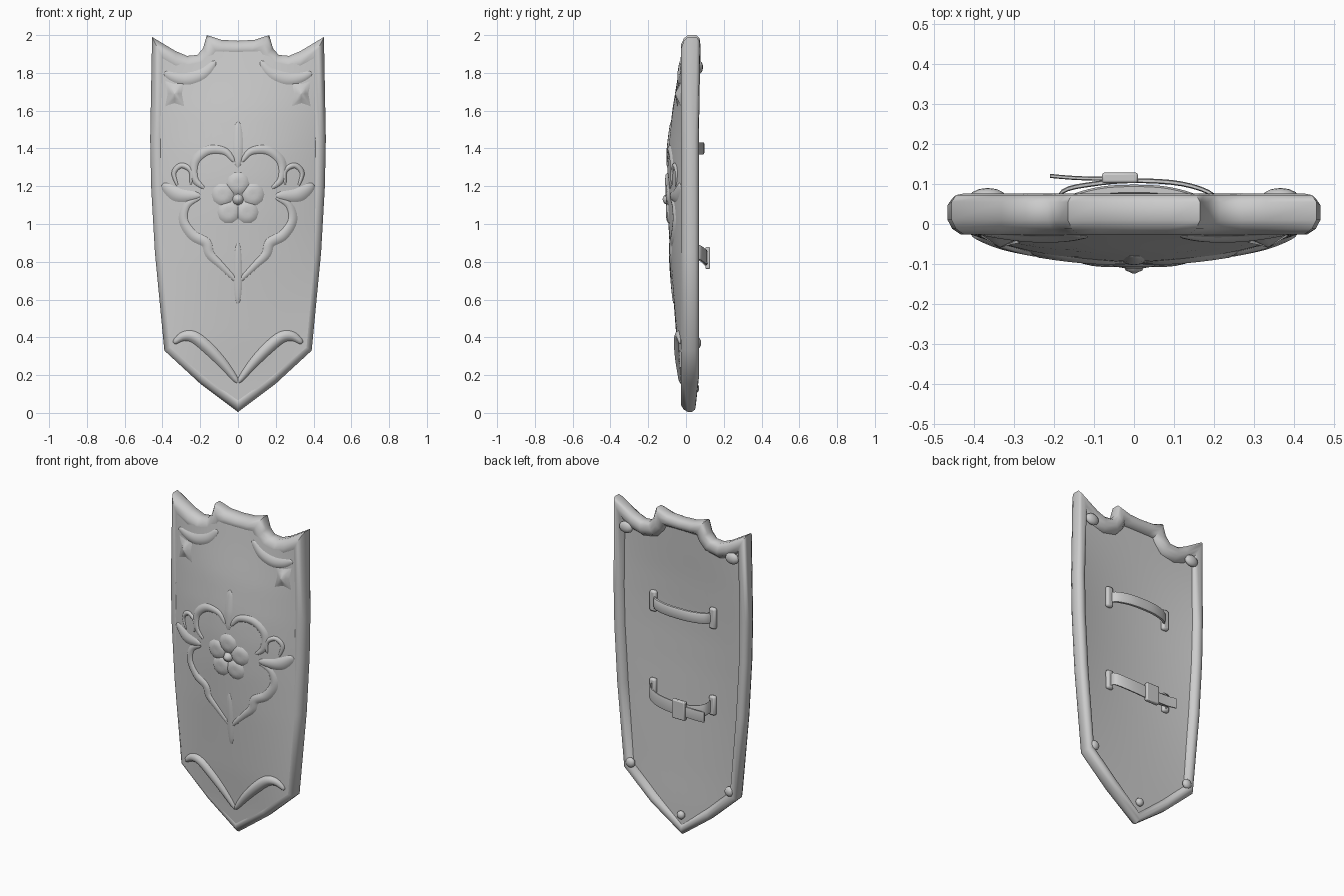
import bpy, math

if "Cube" in bpy.data.objects:
    bpy.data.objects.remove(bpy.data.objects["Cube"])

steel = bpy.data.materials.new("plain_grey")
steel.diffuse_color = (0.6, 0.6, 0.6, 1)
steel.use_nodes = True
steel.node_tree.nodes["Principled BSDF"].inputs["Base Color"].default_value = steel.diffuse_color

# half outlines (x, z) of the rim, from top centre round to the bottom tip
OUTER = [(0, 1.97), (.09, 1.975), (.165, 2.0), (.185, 1.93), (.215, 1.895), (.27, 1.89), (.33, 1.915),
         (.455, 1.99), (.465, 1.45), (.46, 1.2), (.44, .85), (.39, .33), (.2, .155), (0, .005)]
INNER = [(0, 1.90), (.07, 1.90), (.11, 1.90), (.125, 1.87), (.17, 1.82), (.26, 1.80), (.33, 1.82),
         (.395, 1.87), (.4, 1.45), (.395, 1.2), (.375, .85), (.335, .36), (.18, .215), (0, .075)]
BULGE = [(0, 0), (.2, .15), (.4, .4), (.8, .78), (1.05, .95), (1.25, 1), (1.4, .93), (1.6, .67), (1.8, .27), (1.95, 0)]


def interp(table, t):
    for (a, b), (c, d) in zip(table, table[1:]):
        if t <= c:
            return b + (d - b) * max(0, t - a) / max(c - a, 1e-6)
    return table[-1][1]


def bulge(x, z):
    return .082 * max(0, 1 - (abs(x) / .43) ** 2) * interp(BULGE, z)


def front(x, z):
    return -.018 - bulge(x, z)


def back(x, z):
    return .042 - .42 * bulge(x, z)


def add(name, verts, faces, angle=40):
    me = bpy.data.meshes.new(name)
    me.from_pydata(verts, [], faces)
    me.materials.append(steel)
    ob = bpy.data.objects.new(name, me)
    bpy.context.collection.objects.link(ob)
    bpy.ops.object.select_all(action='DESELECT')
    ob.select_set(True)
    bpy.context.view_layer.objects.active = ob
    bpy.ops.object.mode_set(mode='EDIT')
    bpy.ops.mesh.select_all(action='SELECT')
    bpy.ops.mesh.remove_doubles(threshold=.0002)
    bpy.ops.mesh.normals_make_consistent(inside=False)
    bpy.ops.object.mode_set(mode='OBJECT')
    bpy.ops.object.shade_smooth_by_angle(angle=math.radians(angle))
    return ob


def loft(name, rings, closed_path=False, angle=40):
    """Skin a list of equal closed rings."""
    n, m = len(rings), len(rings[0])
    faces = [(i * m + j, i * m + (j + 1) % m, (i + 1) % n * m + (j + 1) % m, (i + 1) % n * m + j)
             for i in range(n if closed_path else n - 1) for j in range(m)]
    if not closed_path:
        faces += [tuple(range(m)), tuple(range((n - 1) * m, n * m))]
    return add(name, [v for r in rings for v in r], faces, angle)


def smooth(pts, steps=6):
    """Catmull-Rom sampling of an open path."""
    p = [pts[0]] + pts + [pts[-1]]
    out = []
    for a, b, c, d in zip(p, p[1:], p[2:], p[3:]):
        for k in range(steps):
            t = k / steps
            out.append(tuple(.5 * (2 * q + (r - o) * t + (2 * o - 5 * q + 4 * r - s) * t * t
                                   + (3 * q - o - 3 * r + s) * t ** 3) for o, q, r, s in zip(a, b, c, d)))
    return out + [pts[-1]]


def mirror(half):
    return half + [(-x, z) for x, z in reversed(half) if x > 1e-6]


# rim: rounded section swept round the outline (share of rim width, depth)
SECTION = [(.0, .01), (.0, .043), (.18, .06), (.5, .064), (.8, .058), (1.05, .03),
           (1.05, -.015), (.8, -.025), (.5, -.026), (.18, -.012)]
rings = []
for (ox, oz), (ix, iz) in zip(mirror(OUTER), mirror(INNER)):
    lift = .012 if 1.75 < oz else (-.012 if oz < .1 else .004)
    rings.append([(ox + (ix - ox) * t, y + (lift if y > .02 else 0), oz + (iz - oz) * t) for t, y in SECTION])
loft("rim", rings, True, 50)

# panel: bulged front sheet and concave back sheet, edges inside the rim
mid = [((a + c) / 2, (b + d) / 2) for (a, b), (c, d) in zip(OUTER, INNER)]
top_edge = mid[:8]
side_edge = sorted((z, x) for x, z in mid[7:12])
NU, NV = 32, 36
for name, surf in (("front_panel", front), ("back_panel", back)):
    verts = []
    for i in range(NU + 1):
        u = -1 + 2 * i / NU
        low = .045 + .3 * abs(u)
        high = interp(top_edge, abs(u) * .425)
        for j in range(NV + 1):
            z = low + (high - low) * j / NV
            x = u * interp(side_edge, z)
            verts.append((x, surf(x, z), z))
    s = NV + 1
    quads = [(i * s + j, i * s + j + 1, (i + 1) * s + j + 1, (i + 1) * s + j) for i in range(NU) for j in range(NV)]
    ob = add(name, verts, quads, 60)
    if (ob.data.polygons[0].normal.y > 0) != (surf is back):
        ob.data.flip_normals()


def ridge(name, pts, width, height, both=True):
    """Tapered raised moulding lying on the front panel."""
    path = smooth(pts)
    for side in ((1, -1) if both else (1,)):
        rings = []
        for k, (x, z) in enumerate(path):
            a, b = path[max(k - 1, 0)], path[min(k + 1, len(path) - 1)]
            dx, dz = b[0] - a[0], b[1] - a[1]
            ln = math.hypot(dx, dz) or 1
            w = .25 + .75 * math.sin(math.pi * k / (len(path) - 1)) ** .6
            ring = []
            for o, h in ((-1, -.006), (-.55, .65), (0, 1), (.55, .65), (1, -.006)):
                px, pz = x - dz / ln * o * width * w, z + dx / ln * o * width * w
                ring.append((side * px, front(px, pz) - (h * height * w if h > 0 else h), pz))
            rings.append(ring)
        loft(name, rings, angle=60)


def pad(name, outline, centre, height, profile):
    """Raised plate on the front panel, shrinking towards its centre."""
    n, cx, cz = len(outline), *centre
    verts = []
    for s, h in profile:
        for x, z in outline:
            px, pz = cx + (x - cx) * s, cz + (z - cz) * s
            verts.append((px, front(px, pz) - h * height, pz))
    m = len(profile)
    faces = [(i * n + j, i * n + (j + 1) % n, (i + 1) * n + (j + 1) % n, (i + 1) * n + j)
             for i in range(m - 1) for j in range(n)]
    add(name, verts, faces + [tuple(range((m - 1) * n, m * n))], 60)


# emblem: border mouldings, side leaves and spires
ridge("upper_scroll", [(.02, 1.33), (.07, 1.385), (.16, 1.39), (.23, 1.33), (.23, 1.24), (.18, 1.19)], .03, .011)
ridge("lower_scroll", [(.2, 1.14), (.27, 1.1), (.29, 1.02), (.24, .94), (.17, .9), (.15, .84), (.09, .78), (0, .69)], .034, .011)
ridge("side_leaf", [(.2, 1.15), (.3, 1.15), (.35, 1.17), (.4, 1.21)], .045, .013)
ridge("side_curl", [(.25, 1.21), (.25, 1.28), (.3, 1.31), (.34, 1.27), (.32, 1.2)], .018, .011)
ridge("top_spire", [(0, 1.3), (0, 1.42), (0, 1.54)], .035, .008, False)
ridge("tail_spire", [(0, .9), (0, .72), (0, .58)], .03, .008, False)

# flower: five broad petals round a centre boss
for k in range(5):
    a = math.pi / 2 + k * math.tau / 5
    cx, cz = .085 * math.cos(a), 1.13 + .085 * math.sin(a)
    petal = [(cx + .062 * math.cos(t * math.tau / 10), cz + .062 * math.sin(t * math.tau / 10)) for t in range(10)]
    pad("petal", petal, (cx, cz), .011, [(1, -.2), (.8, .7), (.4, 1), (.1, .9)])
boss = [(.03 * math.cos(t * math.tau / 8), 1.13 + .03 * math.sin(t * math.tau / 8)) for t in range(8)]
pad("centre_boss", boss, (0, 1.13), .026, [(1, 0), (.7, .7), (.1, 1)])

# corner studs: concave four-pointed pyramids
for s in (1, -1):
    star = []
    for k in range(8):
        a, r = math.pi / 4 + k * math.pi / 4, (.095 if k % 2 == 0 else .05)
        star.append((s * .335 + r * math.cos(a) * .75, 1.69 + r * math.sin(a)))
    pad("corner_stud", star, (s * .335, 1.69), .024, [(1, 0), (.5, .5), (.05, 1)])

# mouldings following the top and bottom of the rim
ridge("bottom_moulding", [(.34, .37), (.29, .405), (.23, .4), (.15, .335), (.07, .25), (0, .16)], .036, .022)
ridge("top_moulding", [(.39, 1.8), (.33, 1.775), (.26, 1.77), (.18, 1.8), (.12, 1.86)], .04, .01)


def strap(name, pts, half_height, thick):
    """Flat band following (x, y, z) points."""
    rings = []
    for x, y, z in smooth(pts, 4):
        rings.append([(x, y + dy * thick, z + dz * half_height)
                      for dz, dy in ((-1, -.6), (-.7, -1), (.7, -1), (1, -.6), (1, .6), (.7, 1), (-.7, 1), (-1, .6))])
    loft(name, rings, angle=50)


def block(name, loc, size, bevel=.006):
    bpy.ops.mesh.primitive_cube_add(size=1, location=loc)
    ob = bpy.context.object
    ob.name = name
    ob.scale = size
    bpy.ops.object.transform_apply(location=False, rotation=False)
    mod = ob.modifiers.new("soft_edges", 'BEVEL')
    mod.width, mod.segments = bevel, 2
    ob.data.materials.append(steel)
    bpy.ops.object.shade_smooth_by_angle(angle=math.radians(40))


def lump(name, loc, size):
    bpy.ops.mesh.primitive_uv_sphere_add(segments=12, ring_count=8, radius=1, location=loc)
    ob = bpy.context.object
    ob.name = name
    ob.scale = size
    bpy.ops.object.transform_apply(location=False, rotation=False)
    ob.data.materials.append(steel)
    bpy.ops.object.shade_smooth()


# hand grip and looped arm strap with mounting pads
strap("hand_grip", [(-.2, .02, 1.4), (-.17, .055, 1.4), (-.09, .08, 1.4), (0, .086, 1.4), (.09, .08, 1.4),
                    (.17, .055, 1.4), (.2, .02, 1.4)], .032, .012)
strap("arm_strap", [(.2, .025, .86), (.2, .07, .85), (.12, .1, .83), (0, .108, .82), (-.1, .1, .82),
                    (-.18, .08, .84), (-.2, .025, .86)], .038, .006)
strap("strap_tail", [(0, .114, .815), (-.08, .113, .815), (-.15, .115, .815), (-.21, .12, .82)], .032, .005)
block("strap_buckle", (-.035, .115, .82), (.09, .026, .115))
for s in (1, -1):
    block("grip_mount", (s * .205, .025, 1.4), (.045, .03, .13), .012)
    block("strap_mount", (s * .205, .028, .86), (.045, .03, .12), .012)
    lump("top_rim_swelling", (s * .365, .068, 1.83), (.045, .022, .035))
    lump("bottom_rim_swelling", (s * .34, .06, .37), (.03, .02, .03))

# small stud at the bottom of the back
lump("bottom_stud", (0, .05, .13), (.025, .02, .025))
